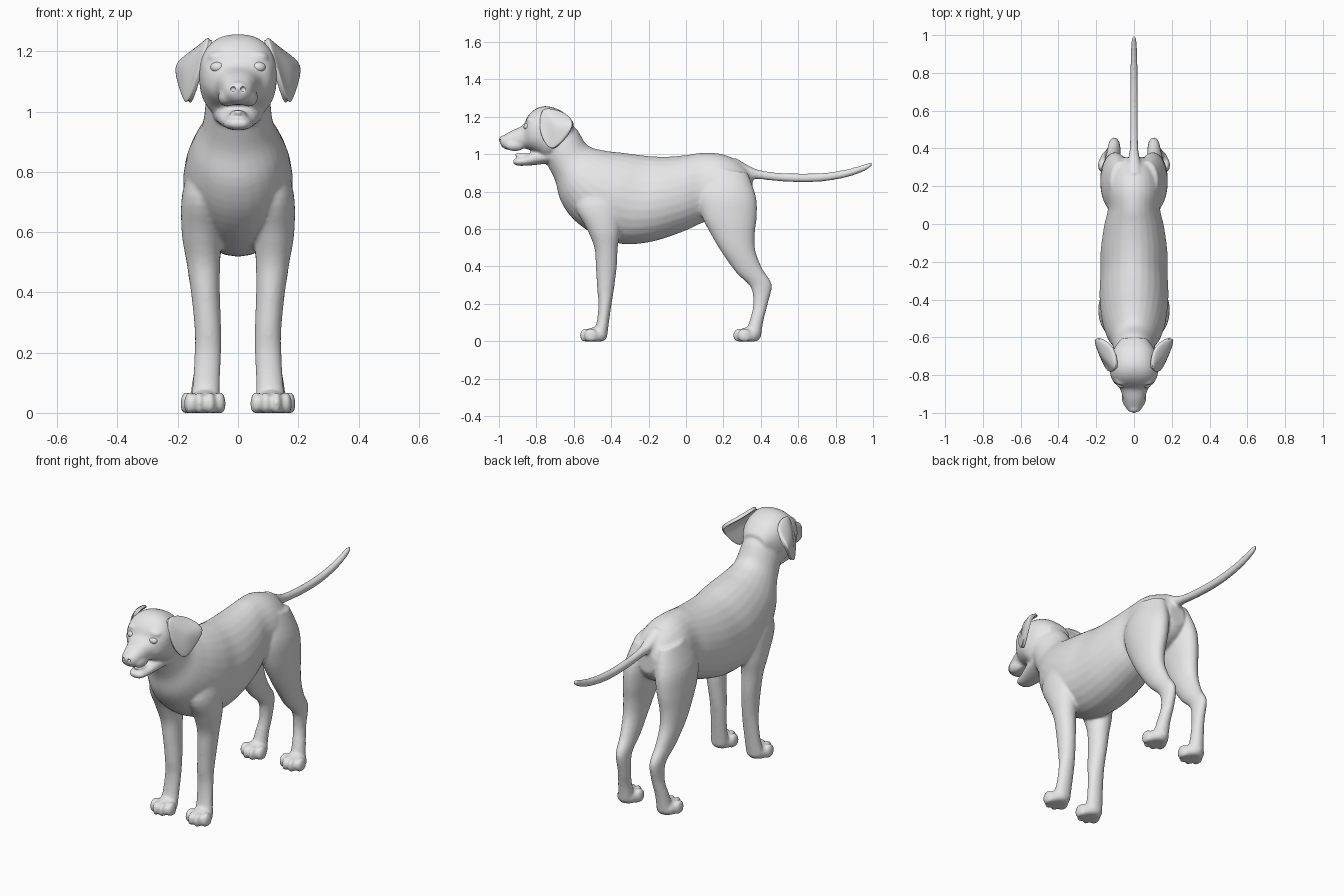
import bpy, bmesh, math
from mathutils import Vector, Matrix

grey = bpy.data.materials.new("coat_grey")
grey.diffuse_color = (0.8, 0.8, 0.8, 1)


def finish(name, bm):
    bmesh.ops.recalc_face_normals(bm, faces=bm.faces)
    for f in bm.faces:
        f.smooth = True
    me = bpy.data.meshes.new(name)
    bm.to_mesh(me)
    bm.free()
    me.materials.append(grey)
    ob = bpy.data.objects.new(name, me)
    bpy.context.collection.objects.link(ob)
    return ob


def spline(rows, steps=4):
    """Catmull-Rom interpolation of parameter rows."""
    out = []
    n = len(rows)
    for i in range(n - 1):
        a, b, c, d = rows[max(i - 1, 0)], rows[i], rows[i + 1], rows[min(i + 2, n - 1)]
        for s in range(steps):
            t = s / steps
            out.append([0.5 * (2 * q + (r - p) * t + (2 * p - 5 * q + 4 * r - u) * t * t
                               + (3 * q - p - 3 * r + u) * t ** 3)
                        for p, q, r, u in zip(a, b, c, d)])
    out.append(list(rows[-1]))
    return out


def loft(bm, rows, side=1, power=1.0, egg=0.0, sides=28):
    """Rings given by two opposite edge points (y, z), centre x and half width."""
    rings = []
    for y0, z0, y1, z1, x, w in spline(rows):
        ring = []
        for k in range(sides):
            a = math.tau * k / sides
            c, s = math.cos(a), math.sin(a)
            c = math.copysign(abs(c) ** power, c)
            s = math.copysign(abs(s) ** power, s)
            t = 0.5 + 0.5 * c
            ring.append(bm.verts.new((side * (x + w * s * (1 - egg * c)),
                                      y1 + (y0 - y1) * t, max(0, z1 + (z0 - z1) * t))))
        rings.append(ring)
    for r, q in zip(rings, rings[1:]):
        for k in range(sides):
            j = (k + 1) % sides
            bm.faces.new((r[k], r[j], q[j], q[k]))
    bm.faces.new(rings[0])
    bm.faces.new(rings[-1])


def ball(bm, loc, size, tilt=0):
    m = Matrix.Translation(loc) @ Matrix.Rotation(tilt, 4, 'X') @ Matrix.Diagonal((*size, 1))
    for v in bmesh.ops.create_uvsphere(bm, u_segments=20, v_segments=14, radius=1, matrix=m)["verts"]:
        v.co.z = max(v.co.z, 0)


bm = bmesh.new()
# torso and neck
torso = [(-.74, 1.20, -.76, 1.0, .09), (-.60, 1.15, -.745, .95, .105),
         (-.53, 1.05, -.70, .86, .118), (-.44, 1.02, -.67, .75, .15),
         (-.36, 1.01, -.60, .65, .172), (-.28, 1.0, -.48, .565, .182),
         (-.20, .99, -.34, .52, .178), (-.10, .987, -.18, .533, .176),
         (0, .995, -.02, .585, .158), (.08, 1.007, .08, .63, .138),
         (.18, 1.003, .17, .66, .145), (.27, .97, .25, .67, .13),
         (.33, .92, .32, .71, .09), (.355, .88, .355, .76, .05)]
loft(bm, [r[:4] + (0, r[4]) for r in torso], egg=.08)

# skull and muzzle
head = [(-.60, 1.17, -.62, 1.05, .07), (-.66, 1.228, -.68, 1.0, .112),
        (-.74, 1.257, -.74, .97, .128), (-.80, 1.245, -.79, 1.0, .126),
        (-.845, 1.205, -.83, 1.02, .108), (-.872, 1.155, -.865, 1.03, .076),
        (-.93, 1.127, -.92, 1.022, .058), (-.975, 1.1, -.965, 1.027, .045),
        (-.997, 1.083, -.99, 1.045, .026)]
loft(bm, [r[:4] + (0, r[4]) for r in head], power=.85)

# lower jaw and tongue
jaw = [(-.72, 1.03, -.73, .953, .085), (-.80, 1.02, -.80, .943, .07),
       (-.86, .992, -.87, .938, .052), (-.905, .98, -.905, .94, .042),
       (-.924, .972, -.924, .95, .026)]
loft(bm, [r[:4] + (0, r[4]) for r in jaw], power=.9)
ball(bm, (0, -.865, .993), (.028, .055, .012), -.1)

# nose pad
ball(bm, (0, -.975, 1.077), (.034, .026, .024))

# tail
tail = [(.28, .93, .05), (.34, .905, .036), (.40, .89, .025), (.50, .878, .023), (.62, .873, .023),
        (.74, .878, .022), (.86, .898, .02), (.95, .927, .017), (.985, .944, .012), (.997, .95, .005)]
loft(bm, [(y - .25 * r, z + r, y + .25 * r, z - r, 0, r * .9) for y, z, r in tail])

fore = [(-.56, .85, -.36, .88, .09, .055), (-.59, .72, -.34, .74, .115, .07),
        (-.53, .60, -.35, .60, .12, .067), (-.49, .50, -.365, .50, .115, .056),
        (-.482, .40, -.37, .40, .108, .048), (-.475, .28, -.385, .28, .10, .044),
        (-.468, .20, -.398, .20, .10, .044), (-.478, .10, -.412, .10, .105, .045),
        (-.50, .04, -.422, .02, .11, .05)]
hind = [(.12, .93, .33, .90, .07, .055), (.06, .80, .375, .77, .093, .078),
        (.08, .68, .378, .66, .105, .074), (.14, .56, .367, .57, .113, .062),
        (.195, .47, .372, .48, .115, .052), (.27, .365, .41, .385, .11, .041),
        (.345, .29, .458, .303, .105, .033), (.36, .20, .437, .20, .105, .031),
        (.343, .12, .414, .11, .115, .035), (.32, .05, .40, .02, .12, .042)]
for side in (1, -1):
    # legs
    loft(bm, fore, side)
    loft(bm, hind, side)
    # paws: a pad with four toes
    for px, py in ((.11, -.485), (.122, .335)):
        ball(bm, (side * px, py, .03), (.058, .062, .045))
        for dx, dy in ((-.05, .012), (-.018, -.012), (.018, -.012), (.05, .012)):
            ball(bm, (side * (px + dx), py - .035 + dy, .03), (.019, .036, .04), .25)
    # brow and upper lip
    ball(bm, (side * .062, -.828, 1.182), (.04, .028, .018))
    ball(bm, (side * .036, -.915, 1.048), (.03, .055, .032))

# fuse all parts into one smooth skin
body = finish("body", bm)
rem = body.modifiers.new("fuse", 'REMESH')
rem.mode = 'VOXEL'
rem.voxel_size = .008
rem.use_smooth_shade = True
sm = body.modifiers.new("soften", 'SMOOTH')
sm.factor = .5
sm.iterations = 5

# nostrils
bm = bmesh.new()
for side in (1, -1):
    ball(bm, (side * .017, -1.0, 1.075), (.009, .014, .009))
cutter = finish("nostril_cutter", bm)
cutter.hide_render = True
cutter.hide_viewport = True
cut = body.modifiers.new("nostrils", 'BOOLEAN')
cut.operation = 'DIFFERENCE'
cut.object = cutter

for side, tag in ((1, "left"), (-1, "right")):
    # eye
    bm = bmesh.new()
    ball(bm, (side * .066, -.846, 1.147), (.026, .022, .019))
    finish(tag + "_eye", bm)
    # folded ear flap
    bm = bmesh.new()
    pts = [(.085, -.775, 1.255), (.10, -.64, 1.225), (.215, -.585, 1.155),
           (.165, -.715, 1.0), (.135, -.79, 1.11), (.172, -.70, 1.15)]
    v = [bm.verts.new((side * x, y, z)) for x, y, z in pts]
    for f in ((0, 1, 2, 5), (0, 5, 3, 4), (5, 2, 3)):
        bm.faces.new([v[i] for i in f])
    ear = finish(tag + "_ear", bm)
    sol = ear.modifiers.new("thickness", 'SOLIDIFY')
    sol.thickness = .022
    sol.offset = 0
    crease = ear.data.attributes.new("crease_edge", 'FLOAT', 'EDGE')
    for i in range(len(ear.data.edges)):
        crease.data[i].value = .35
    sub = ear.modifiers.new("round", 'SUBSURF')
    sub.levels = sub.render_levels = 3
